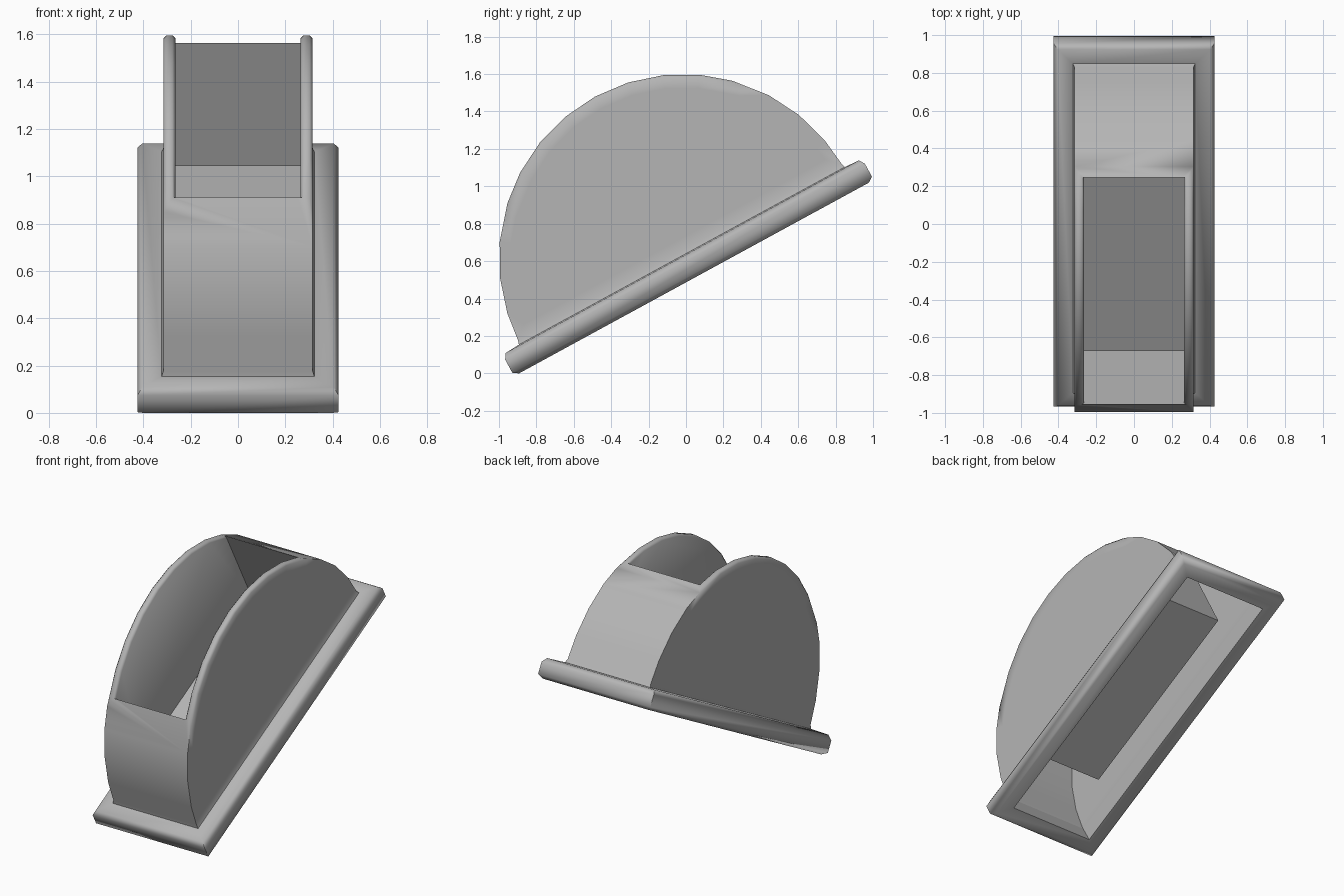
import bpy, bmesh, math
from mathutils import Matrix

if "Cube" in bpy.data.objects:
    bpy.data.objects.remove(bpy.data.objects["Cube"])

TILT = Matrix.Translation((0, -0.015, 0.615)) @ Matrix.Rotation(math.radians(28.6), 4, 'X')
R, N = 0.985, 16            # half disc radius and segments
XO, XI = 0.315, 0.265       # outer and pocket half widths
A, B = 4, 12                # arc points where the pocket opens
TOP = 0.015                 # flange top height in the tilted frame

grey = bpy.data.materials.new("mid_grey")
grey.diffuse_color = (0.46, 0.46, 0.46, 1)
grey.use_nodes = True
grey.node_tree.nodes["Principled BSDF"].inputs["Base Color"].default_value = grey.diffuse_color


def finish(name, bm, angle):
    bmesh.ops.recalc_face_normals(bm, faces=bm.faces)
    bm.transform(TILT)
    me = bpy.data.meshes.new(name)
    bm.to_mesh(me)
    bm.free()
    me.materials.append(grey)
    ob = bpy.data.objects.new(name, me)
    bpy.context.collection.objects.link(ob)
    bpy.ops.object.select_all(action='DESELECT')
    ob.select_set(True)
    bpy.context.view_layer.objects.active = ob
    bpy.ops.object.shade_smooth_by_angle(angle=math.radians(angle))


# Half disc shell: thin outer skin with a box pocket hanging inside
bm = bmesh.new()
angles = [math.pi * i / N for i in range(N + 1)]
angles[A], angles[B] = math.radians(46), math.radians(134)
arc = [(R * math.cos(t), max(0.04, R * math.sin(t))) for t in angles]
outer = {s: [bm.verts.new((s * XO, u, v)) for u, v in arc] for s in (-1, 1)}
inner = {s: {i: bm.verts.new((s * XI, *arc[i])) for i in range(A, B + 1)} for s in (-1, 1)}
floor = {s: [bm.verts.new((s * XI, u, 0.12)) for u in (-0.68, 0.68)] for s in (-1, 1)}
base = {s: [bm.verts.new((s * 0.323, u, TOP)) for u in (0.992, -0.992)] for s in (-1, 1)}
L, Rt = -1, 1
for s in (L, Rt):
    bm.faces.new(outer[s])
    bm.faces.new([inner[s][i] for i in range(A, B + 1)] + floor[s])
    bm.faces.new([outer[s][0], outer[s][N], base[s][1], base[s][0]])
    for i in range(A, B):
        bm.faces.new([outer[s][i], outer[s][i + 1], inner[s][i + 1], inner[s][i]])
for i in range(N):
    if A <= i < B:
        continue
    loop = []
    for j, flip in ((i, False), (i + 1, True)):
        row = [outer[L][j], outer[Rt][j]]
        if (j == A and i < A) or (j == B and i >= B):
            row[1:1] = [inner[L][j], inner[Rt][j]]
        loop += row[::-1] if flip else row
    bm.faces.new(loop)
for j, k in ((0, 0), (N, 1)):
    bm.faces.new([outer[L][j], outer[Rt][j], base[Rt][k], base[L][k]])
for j, k in ((A, 1), (B, 0)):
    bm.faces.new([inner[L][j], inner[Rt][j], floor[Rt][k], floor[L][k]])
bm.faces.new([floor[L][0], floor[L][1], floor[Rt][1], floor[Rt][0]])
bmesh.ops.recalc_face_normals(bm, faces=bm.faces)

# Soften the rim of the side walls
rim = []
for s in (L, Rt):
    for i in range(A, B):
        rim.append(bm.edges.get((outer[s][i], outer[s][i + 1])))
        rim.append(bm.edges.get((inner[s][i], inner[s][i + 1])))
bmesh.ops.bevel(bm, geom=rim, offset=0.012, segments=1, affect='EDGES', profile=0.5)

# Inset the large outer sides so their middles shade evenly
sides = [f for f in bm.faces if f.calc_area() > 0.8 and abs(f.calc_center_median().x) > 0.3]
bmesh.ops.inset_individual(bm, faces=sides, thickness=0.06, use_even_offset=True)
finish("half_disc_pocket", bm, 50)

# Flange frame: one closed profile swept around a rectangle
bm = bmesh.new()
profile = [(0.315, 0.985, -0.12), (0.40, 1.065, -0.12), (0.425, 1.095, -0.10),
           (0.425, 1.095, -0.02), (0.405, 1.075, 0.01), (0.323, 0.992, TOP)]
rows = [[bm.verts.new((sx * x, su * u, v)) for sx, su in ((1, 1), (-1, 1), (-1, -1), (1, -1))]
        for x, u, v in profile]
for a, b in zip(rows, rows[1:] + rows[:1]):
    for k in range(4):
        n = (k + 1) % 4
        bm.faces.new([a[k], a[n], b[n], b[k]])
finish("base_flange", bm, 70)
